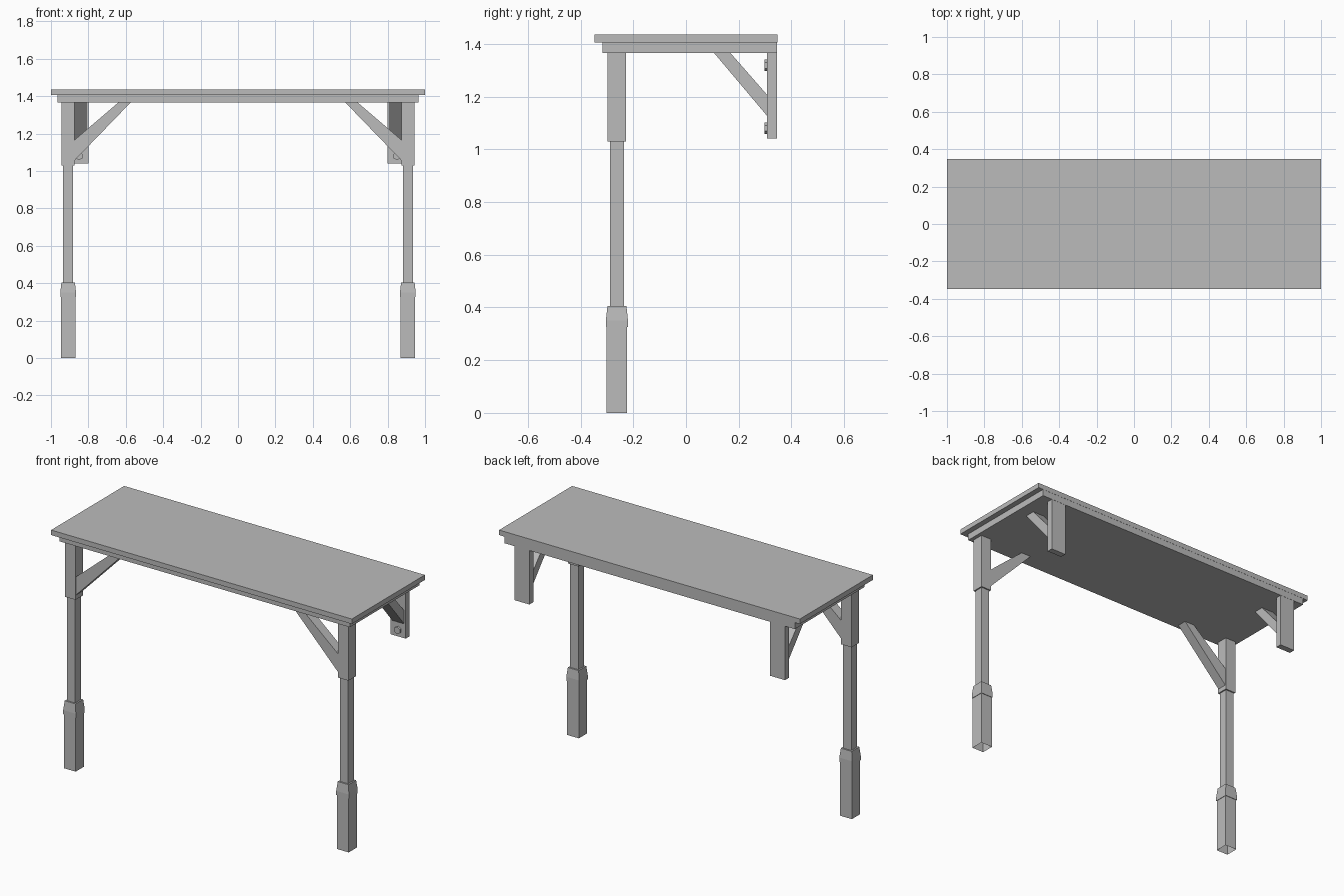
import bpy
import bmesh
from mathutils import Matrix, Vector

if "Cube" in bpy.data.objects:
    bpy.data.objects.remove(bpy.data.objects["Cube"], do_unlink=True)

GREY = (0.5, 0.5, 0.5, 1.0)
mat = bpy.data.materials.new("plain grey")
mat.use_nodes = True
mat.diffuse_color = GREY
mat.node_tree.nodes["Principled BSDF"].inputs["Base Color"].default_value = GREY


def finish(name, bm):
    """Turn a bmesh into a named, flat-shaded object."""
    bmesh.ops.recalc_face_normals(bm, faces=bm.faces)
    mesh = bpy.data.meshes.new(name)
    bm.to_mesh(mesh)
    bm.free()
    mesh.materials.append(mat)
    obj = bpy.data.objects.new(name, mesh)
    bpy.context.collection.objects.link(obj)
    return obj


def box(name, low, high):
    bm = bmesh.new()
    bmesh.ops.create_cube(bm, size=1)
    low, high = Vector(low), Vector(high)
    bmesh.ops.scale(bm, vec=high - low, verts=bm.verts)
    bmesh.ops.translate(bm, vec=(low + high) / 2, verts=bm.verts)
    return finish(name, bm)


def prism(name, points, offset):
    """Extrude a planar outline along an offset."""
    bm = bmesh.new()
    face = bm.faces.new([bm.verts.new(p) for p in points])
    new = bmesh.ops.extrude_face_region(bm, geom=[face])["geom"]
    verts = [v for v in new if isinstance(v, bmesh.types.BMVert)]
    bmesh.ops.translate(bm, vec=offset, verts=verts)
    return finish(name, bm)


def square_post(name, x, y, profile):
    """Stack square rings of (height, half width), open at the bottom."""
    bm = bmesh.new()
    rings = [[bm.verts.new((x + r * sx, y + r * sy, z))
              for sx, sy in ((-1, -1), (1, -1), (1, 1), (-1, 1))]
             for z, r in profile]
    for a, b in zip(rings, rings[1:]):
        for i in range(4):
            j = (i + 1) % 4
            bm.faces.new((a[i], a[j], b[j], b[i]))
    bm.faces.new(rings[-1])
    return finish(name, bm)


def bolt(name, x, y, z):
    bm = bmesh.new()
    turn = Matrix.Translation((x, y, z)) @ Matrix.Rotation(1.5708, 4, "X")
    bmesh.ops.create_cone(bm, cap_ends=True, segments=6, radius1=0.022,
                          radius2=0.022, depth=0.012, matrix=turn)
    return finish(name, bm)


# Two-layer roof slab
UNDER = 1.365
box("top_board", (-1, -0.347, 1.405), (1, 0.347, 1.435))
box("under_board", (-0.966, -0.317, UNDER), (0.966, 0.346, 1.405))

POST_PROFILE = [(0, 0.039), (0.325, 0.039), (0.325, 0.042), (0.35, 0.042),
                (0.405, 0.036), (0.405, 0.027), (1.03, 0.027),
                (1.03, 0.035), (UNDER, 0.035)]

for side, s in (("left", 1), ("right", -1)):
    # Front post with collar and head block
    square_post(side + "_post", 0.908 * s, -0.262, POST_PROFILE)

    # Sideways brace from the post head to the slab
    outline = [(0.875, 1.055), (0.875, 1.165), (0.635, UNDER + 0.005),
               (0.57, UNDER + 0.005)]
    prism(side + "_post_brace", [(x * s, -0.292, z) for x, z in outline],
          (0, 0.06, 0))

    # Wall plate at the back, with its forward brace
    xs = sorted((0.8 * s, 0.9 * s))
    box(side + "_wall_plate", (xs[0], 0.308, 1.04), (xs[1], 0.345, UNDER))
    outline = [(0.309, 1.125), (0.309, 1.205), (0.167, UNDER + 0.002),
               (0.105, UNDER + 0.002)]
    prism(side + "_wall_brace", [(0.81 * s, y, z) for y, z in outline],
          (0.08 * s, 0, 0))

    # Bolt heads on the plate
    bolt(side + "_upper_bolt", 0.85 * s, 0.303, 1.318)
    bolt(side + "_lower_bolt", 0.85 * s, 0.303, 1.08)
